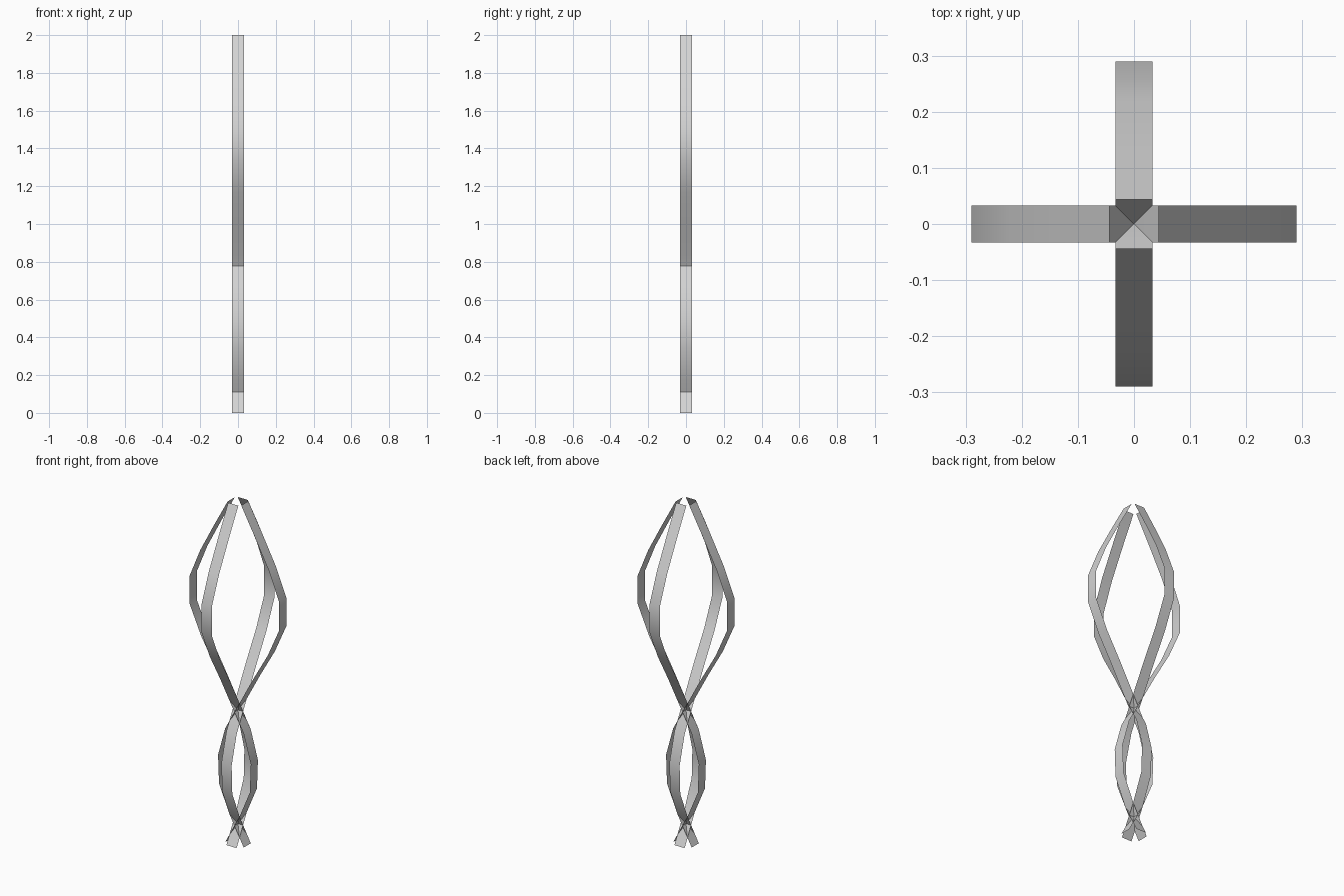
import bpy
import bmesh
import math
from mathutils import Matrix, Vector

cube = bpy.data.objects.get("Cube")
if cube:
    bpy.data.objects.remove(cube, do_unlink=True)

HEIGHT = 2.0
HALF_WIDTH = 0.033
# Distance from the axis at equal height steps, bottom to top;
# a sign change is where the ribbon crosses the axis
OFFSETS = [-0.06, 0.03, 0.1, 0.106, 0.06, -0.03, -0.12,
           -0.216, -0.29, -0.29, -0.222, -0.135, -0.044]

grey = bpy.data.materials.new("light grey")
grey.use_nodes = True
colour = (0.65, 0.65, 0.65, 1.0)
grey.diffuse_color = colour
grey.node_tree.nodes["Principled BSDF"].inputs["Base Color"].default_value = colour


def make_ribbon(name, angle):
    """A flat bent strip, turned about the vertical axis."""
    turn = Matrix.Rotation(angle, 3, 'Z')
    bm = bmesh.new()
    rows = []
    for i, offset in enumerate(OFFSETS):
        z = HEIGHT * i / (len(OFFSETS) - 1)
        rows.append([bm.verts.new(turn @ Vector((side * HALF_WIDTH, offset, z)))
                     for side in (-1, 1)])
    for low, high in zip(rows, rows[1:]):
        face = bm.faces.new((low[0], low[1], high[1], high[0]))
        face.smooth = True
    mesh = bpy.data.meshes.new(name)
    bm.to_mesh(mesh)
    bm.free()
    mesh.materials.append(grey)
    bpy.context.collection.objects.link(bpy.data.objects.new(name, mesh))


# Four ribbons, a quarter turn apart
for i, side in enumerate(("front", "left", "back", "right")):
    make_ribbon(side + "_ribbon", i * math.pi / 2)
